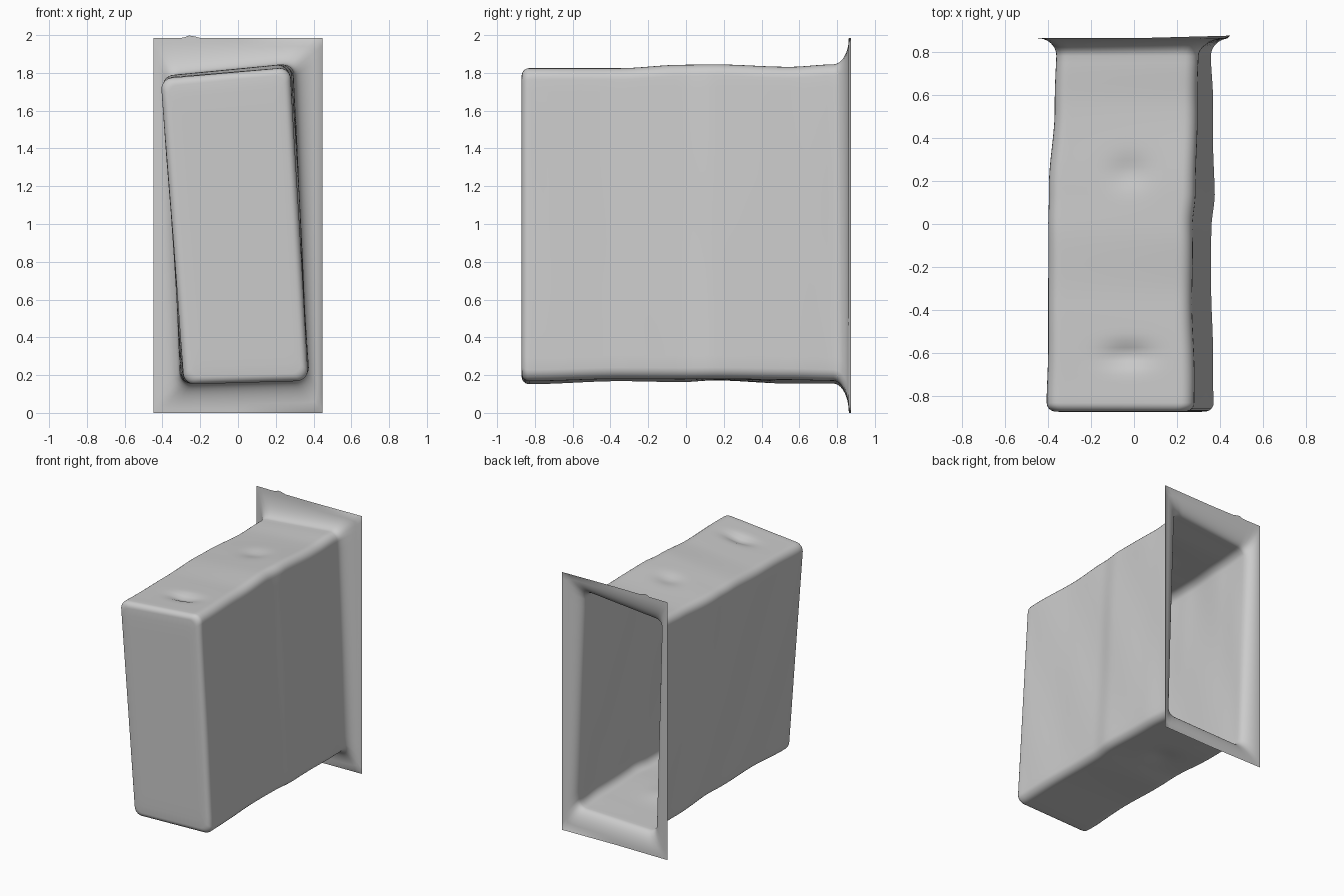
import bpy, bmesh, math

if "Cube" in bpy.data.objects:
    bpy.data.objects.remove(bpy.data.objects["Cube"])

# Key sections along depth: y, then corners TL, TR, BR, BL as (x, z)
KEYS = [
    (-0.83, (-0.405, 1.775), (0.28, 1.825), (0.37, 0.168), (-0.29, 0.152)),
    (-0.35, (-0.396, 1.78), (0.272, 1.825), (0.36, 0.18), (-0.29, 0.168)),
    (-0.02, (-0.40, 1.79), (0.27, 1.843), (0.357, 0.178), (-0.295, 0.163)),
    (0.15, (-0.393, 1.788), (0.288, 1.845), (0.374, 0.18), (-0.30, 0.172)),
    (0.55, (-0.370, 1.785), (0.293, 1.832), (0.365, 0.175), (-0.305, 0.155)),
    (0.78, (-0.360, 1.795), (0.30, 1.845), (0.357, 0.17), (-0.31, 0.155)),
]
SIGNS = [(-1, 1), (1, 1), (1, -1), (-1, -1)]
RIM = [(sx * 0.4465, 0.9925 + sz * 0.9925) for sx, sz in SIGNS]
ARC, SIDE = 6, 24


def mix(a, b, t):
    return a + (b - a) * t


def blend(p, q, t):
    return [tuple(mix(u, v, t) for u, v in zip(a, b)) for a, b in zip(p, q)]


def section(y):
    """Smoothly blend the key sections at depth y."""
    for a, b in zip(KEYS, KEYS[1:]):
        if y <= b[0] + 1e-6:
            t = (y - a[0]) / (b[0] - a[0])
            return blend(a[1:], b[1:], t * t * (3 - 2 * t))


def outline(corners, r, square=0):
    """Rounded quad loop; squareness pushes arcs out to a sharp corner."""
    arcs = []
    for k, ((cx, cz), (sx, sz)) in enumerate(zip(corners, SIGNS)):
        arc = []
        for i in range(ARC + 1):
            a = math.pi - k * math.pi / 2 - i / ARC * math.pi / 2
            dx, dz = math.cos(a), math.sin(a)
            f = mix(1, 1 / max(abs(dx), abs(dz)), square)
            arc.append((cx - sx * r + dx * r * f, cz - sz * r + dz * r * f))
        arcs.append(arc)
    loop = []
    for k, arc in enumerate(arcs):
        p, q = arc[-1], arcs[(k + 1) % 4][0]
        loop += arc
        loop += [(mix(p[0], q[0], i / SIDE), mix(p[1], q[1], i / SIDE)) for i in range(1, SIDE)]
    return loop


def bump(x, y, cx, cy, rx, ry):
    return math.exp(-((x - cx) / rx) ** 2 - ((y - cy) / ry) ** 2)


def hand_worked(x, y, z):
    """Dents and gentle waviness of the walls."""
    w = min(1, max(0, (0.8 - y) / 0.1)) * min(1, max(0, (y + 0.86) / 0.1))
    if z > 1.7:
        z -= w * (0.030 * bump(x, y, -0.03, -0.61, 0.11, 0.05)
                  + 0.018 * bump(x, y, -0.02, 0.24, 0.09, 0.07))
    elif z < 0.25:
        z += w * 0.012 * bump(x, y, 0, 0.3, 0.1, 0.1)
    x += w * 0.0025 * math.sin(y * 11 + z * 5)
    return x, y, z


loops = []  # (y, outline)
# Rounded front edge
for i in range(6):
    a = i / 6 * math.pi / 2
    d = 0.04 * (1 - math.sin(a))
    corners = [(cx - sx * d, cz - sz * d) for (cx, cz), (sx, sz) in zip(KEYS[0][1:], SIGNS)]
    loops.append((-0.87 + 0.04 * (1 - math.cos(a)), outline(corners, 0.06 - d / 3)))
# Straight walls
for i in range(51):
    y = mix(-0.83, 0.78, i / 50)
    loops.append((y, outline(section(y), 0.06)))
# Flare sweeping out to the square rim
for i in range(1, 11):
    a = i / 10 * math.pi / 2
    f = 1 - math.cos(a)
    loops.append((0.78 + 0.082 * math.sin(a), outline(blend(KEYS[-1][1:], RIM, f), 0.06 + 0.04 * f, f)))

bm = bmesh.new()
rings = [[bm.verts.new(hand_worked(x, y, z)) for x, z in loop] for y, loop in loops]


def bridge(a, b):
    for i in range(len(a)):
        j = (i + 1) % len(a)
        bm.faces.new((a[i], a[j], b[j], b[i]))


for a, b in zip(rings, rings[1:]):
    bridge(a, b)

# Front panel closed with shrinking loops, back left open
prev = rings[0]
for s in (0.93, 0.8, 0.5):
    ring = [bm.verts.new((v.co.x * s, -0.872, 1 + (v.co.z - 1) * s)) for v in rings[0]]
    bridge(ring, prev)
    prev = ring
bm.faces.new(prev)

# Rim edge bow and the small nick on its top edge
for v in rings[-1]:
    v.co.y += 0.012 * max(0, v.co.x) / 0.445
    if v.co.z > 1.98:
        v.co.z += 0.015 * bump(v.co.x, 0, -0.25, 0, 0.025, 1)

bmesh.ops.recalc_face_normals(bm, faces=bm.faces)
mesh = bpy.data.meshes.new("flanged_box")
bm.to_mesh(mesh)
bm.free()
box = bpy.data.objects.new("flanged_box", mesh)
bpy.context.collection.objects.link(box)
bpy.context.view_layer.objects.active = box
box.select_set(True)
bpy.ops.object.shade_smooth_by_angle(angle=math.radians(50))
